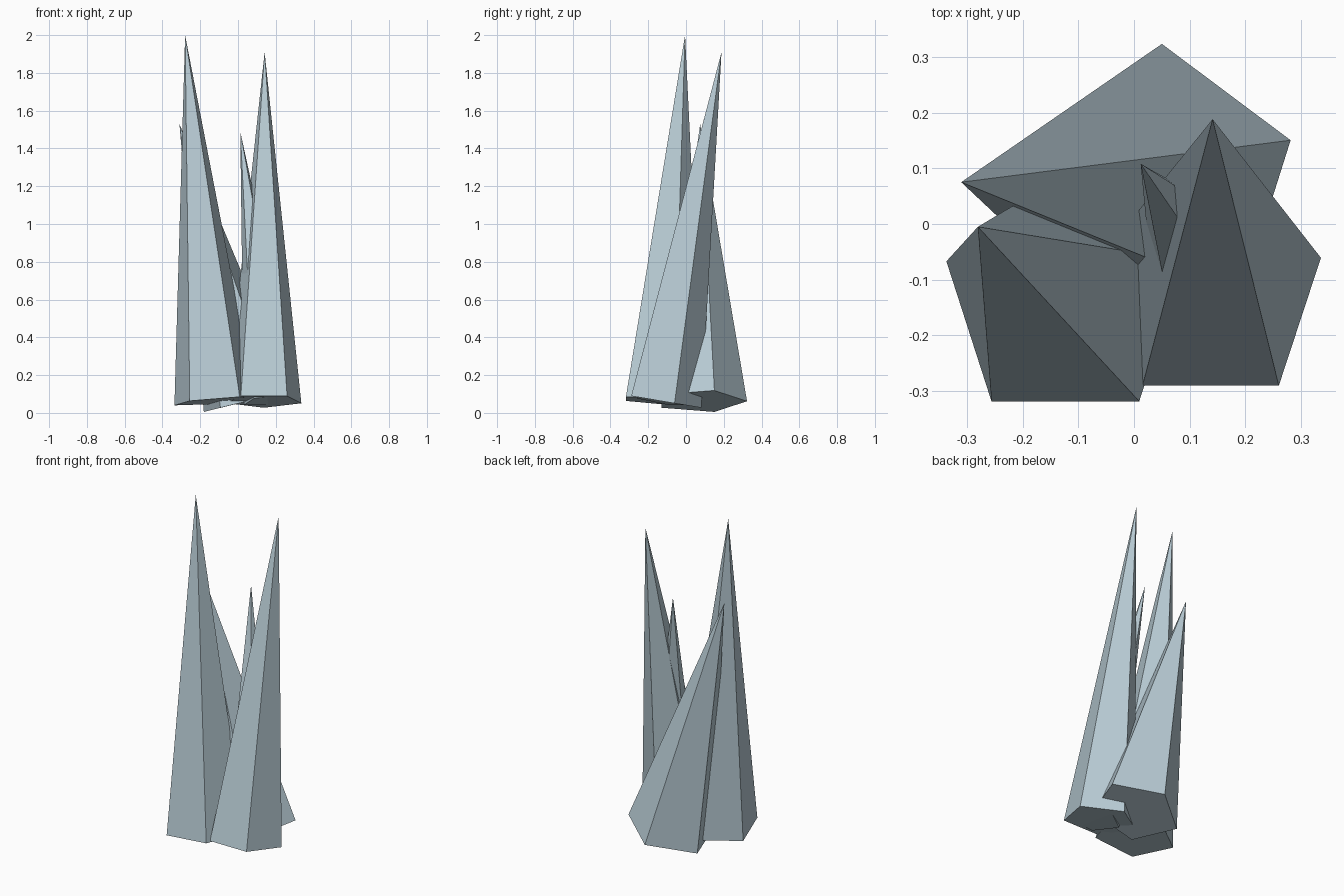
import bpy, bmesh, math
from mathutils import Vector

if "Cube" in bpy.data.objects:
    bpy.data.objects.remove(bpy.data.objects["Cube"])

ice = bpy.data.materials.new("pale ice blue")
ice.diffuse_color = (0.479, 0.597, 0.658, 1)
ice.use_nodes = True
ice.node_tree.nodes["Principled BSDF"].inputs["Base Color"].default_value = ice.diffuse_color


def spike(name, base, tip, radius, sides=5):
    """Pointed crystal whose flat base is square to its leaning axis."""
    base, tip = Vector(base), Vector(tip)
    turn = Vector((0, 0, 1)).rotation_difference(tip - base)
    bm = bmesh.new()
    ring = []
    for i in range(sides):
        a = math.pi / 2 + 2 * math.pi * i / sides
        p = Vector((radius * math.cos(a), radius * math.sin(a), 0))
        ring.append(bm.verts.new(base + turn @ p))
    top = bm.verts.new(tip)
    bm.faces.new(ring[::-1])
    for i in range(sides):
        bm.faces.new((ring[i], ring[(i + 1) % sides], top))
    mesh = bpy.data.meshes.new(name)
    bm.to_mesh(mesh)
    bm.free()
    mesh.materials.append(ice)
    bpy.context.collection.objects.link(bpy.data.objects.new(name, mesh))


# Cluster of four leaning crystals
spike("left_crystal", (-0.1225, -0.136, 0.062), (-0.28, -0.005, 2.0), 0.226)
spike("right_crystal", (0.1375, -0.124, 0.062), (0.141, 0.188, 1.91), 0.208)
spike("back_crystal", (0.05, 0.073, 0.062), (-0.31, 0.075, 1.53), 0.250)
spike("inner_crystal", (0.175, -0.136, 0.066), (0.012, 0.108, 1.49), 0.153)
